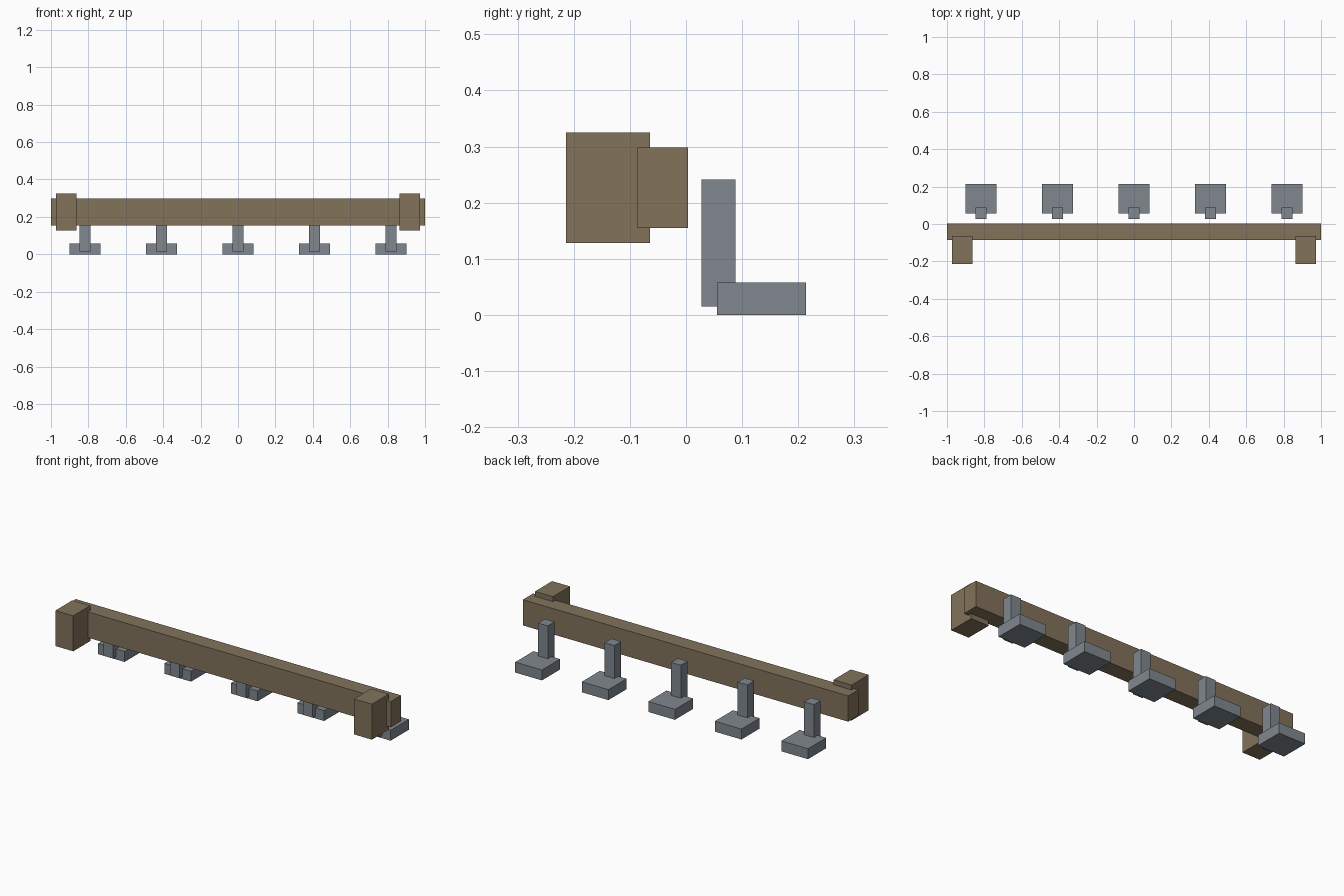
import bpy

if "Cube" in bpy.data.objects:
    bpy.data.objects.remove(bpy.data.objects["Cube"])


def material(name, rgb):
    m = bpy.data.materials.new(name)
    m.diffuse_color = (*rgb, 1)
    m.use_nodes = True
    m.node_tree.nodes["Principled BSDF"].inputs["Base Color"].default_value = m.diffuse_color
    return m


wood = material("weathered wood", (0.225, 0.171, 0.105))
steel = material("grey steel", (0.215, 0.245, 0.275))


def box(name, lo, hi, mat):
    """Axis-aligned box between two corners."""
    bpy.ops.mesh.primitive_cube_add(size=1, location=[(a + b) / 2 for a, b in zip(lo, hi)])
    o = bpy.context.object
    o.name = name
    o.scale = [b - a for a, b in zip(lo, hi)]
    bpy.ops.object.transform_apply(location=False, rotation=False, scale=True)
    o.data.materials.append(mat)


# Long horizontal beam
box("beam", (-1, -0.086, 0.155), (1, 0.004, 0.298), wood)

# Blocks at both ends of the beam front
for side, x in (("left", -0.918), ("right", 0.918)):
    box(f"{side}_end_block", (x - 0.055, -0.214, 0.128), (x + 0.055, -0.064, 0.325), wood)

# Row of five support posts on foot plates behind the beam
for i in range(5):
    x = (i - 2) * 0.409
    box(f"post_{i + 1}", (x - 0.03, 0.028, 0.015), (x + 0.03, 0.088, 0.241), steel)
    box(f"foot_{i + 1}", (x - 0.082, 0.055, 0), (x + 0.082, 0.214, 0.058), steel)
